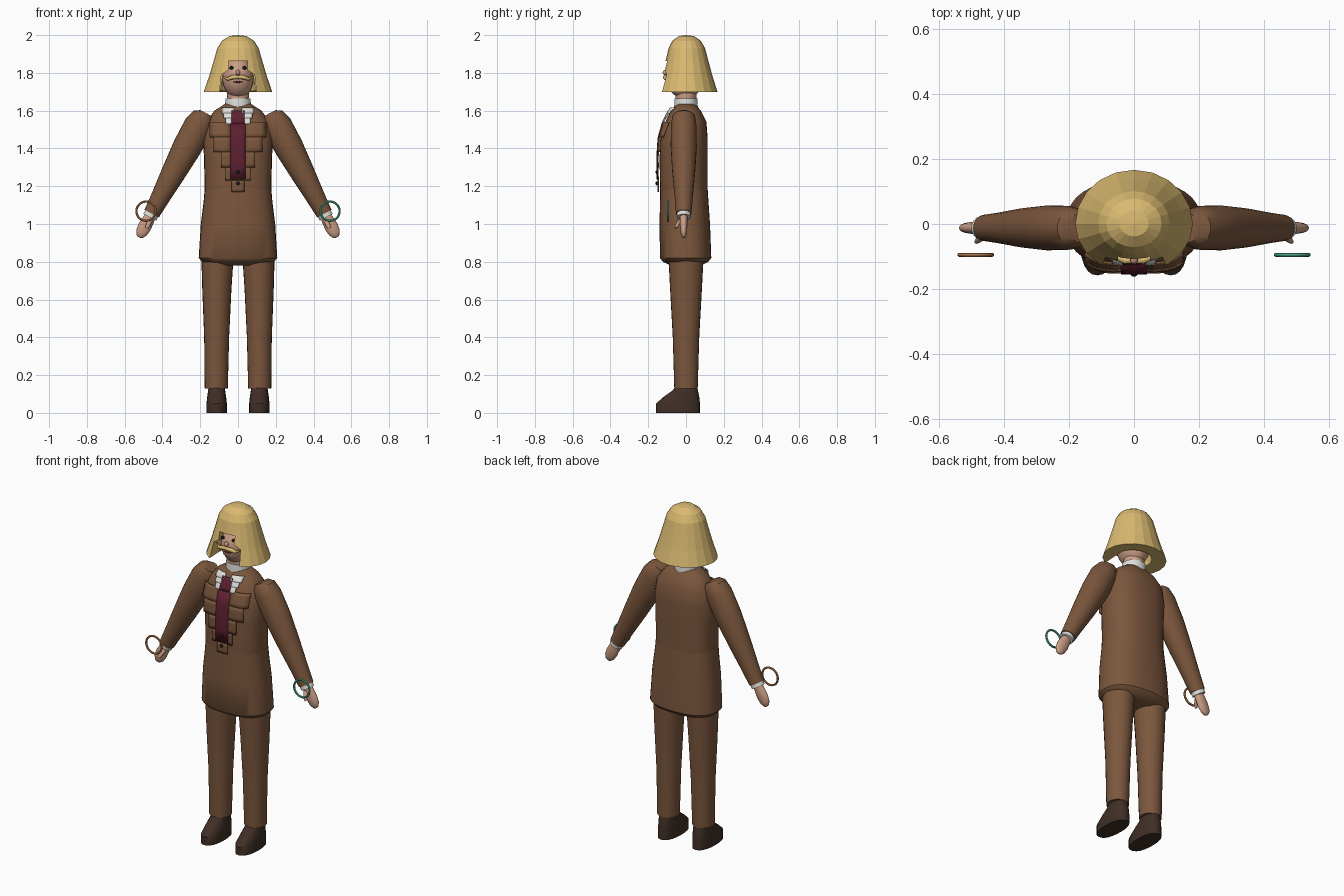
import bpy, bmesh, math
from mathutils import Vector

if "Cube" in bpy.data.objects:
    bpy.data.objects.remove(bpy.data.objects["Cube"])


def material(name, *rgb):
    m = bpy.data.materials.new(name)
    m.diffuse_color = (*rgb, 1)
    m.use_nodes = True
    m.node_tree.nodes["Principled BSDF"].inputs["Base Color"].default_value = m.diffuse_color
    return m


BROWN = material("suit brown", .20, .095, .047)
DARK = material("shoe brown", .05, .028, .019)
HAIR = material("blond", .70, .49, .165)
SKIN = material("skin", .60, .34, .24)
WHITE = material("shirt white", .74, .74, .70)
WINE = material("wine red", .11, .014, .03)
TEAL = material("teal", .10, .52, .36)
COPPER = material("copper", .58, .26, .11)
BLACK = material("near black", .012, .01, .01)


def finish(name, bm, mat, smooth=True):
    bmesh.ops.recalc_face_normals(bm, faces=bm.faces)
    me = bpy.data.meshes.new(name)
    bm.to_mesh(me)
    bm.free()
    ob = bpy.data.objects.new(name, me)
    bpy.context.collection.objects.link(ob)
    me.materials.append(mat)
    if smooth:
        bpy.ops.object.select_all(action='DESELECT')
        ob.select_set(True)
        bpy.context.view_layer.objects.active = ob
        bpy.ops.object.shade_smooth_by_angle(angle=math.radians(40))
    return ob


def spow(v, e):
    return math.copysign(abs(v) ** e, v)


def loft(name, rows, mat, axis=(0, 0, 1), n=24, p=2.0):
    """Skin superellipse rings; each row is (x, y, z, side radius, depth radius)."""
    a = Vector(axis).normalized()
    u, v = Vector((a.z, 0, -a.x)), Vector((0, 1, 0))
    bm = bmesh.new()
    rings = []
    for x, y, z, ru, rv in rows:
        rings.append([bm.verts.new(Vector((x, y, z))
                      + u * ru * spow(math.cos(t), 2 / p) + v * rv * spow(math.sin(t), 2 / p))
                      for t in (2 * math.pi * i / n for i in range(n))])
    for r, q in zip(rings, rings[1:]):
        for i in range(n):
            j = (i + 1) % n
            bm.faces.new((r[i], r[j], q[j], q[i]))
    bm.faces.new(rings[0])
    bm.faces.new(rings[-1])
    return finish(name, bm, mat)


def ball(name, loc, size, mat, n=20):
    bm = bmesh.new()
    bmesh.ops.create_uvsphere(bm, u_segments=n, v_segments=n // 2, radius=1)
    for w in bm.verts:
        w.co = Vector(loc) + Vector(a * b for a, b in zip(w.co, size))
    return finish(name, bm, mat)


# jacket: z, half width, front y, back y
UPPER = [(1.17, .176, -.137, .115), (1.35, .18, -.14, .115), (1.45, .185, -.135, .115),
         (1.54, .168, -.11, .108), (1.60, .125, -.08, .078), (1.635, .07, -.05, .05)]
LOWER = [(.78, .10, -.08, .08), (.80, .19, -.122, .118), (.82, .208, -.138, .134),
         (1.0, .197, -.14, .127), (1.12, .182, -.138, .119), (1.18, .177, -.137, .115)]
for name, rows in (("jacket_upper", UPPER), ("jacket_skirt", LOWER)):
    loft(name, [(0, (f + b) / 2, z, w, (b - f) / 2) for z, w, f, b in rows], BROWN, n=32, p=2.4)


def front(x, z):
    """Front surface of the upper jacket."""
    for lo, hi in zip(UPPER, UPPER[1:]):
        if z <= hi[0] or hi is UPPER[-1]:
            t = max(0, min(1, (z - lo[0]) / (hi[0] - lo[0])))
            w, f, b = (lo[i] + t * (hi[i] - lo[i]) for i in (1, 2, 3))
            k = max(0, 1 - (abs(x) / w) ** 2.4) ** (1 / 2.4)
            return (f + b) / 2 - (b - f) / 2 * k


def plate(name, boxes, mat, off, side=1, flare=0):
    """Thin cloth pieces laid on the jacket front; boxes are (z low, z high, x in, x out)."""
    bm = bmesh.new()
    for z0, z1, x0, x1 in boxes:
        g = []
        for i in range(5):
            z = z0 + (z1 - z0) * i / 4
            g.append([bm.verts.new((side * x, front(x, z) - off - flare * abs(x), z))
                      for x in (x0 + (x1 - x0) * j / 4 for j in range(5))])
        for i in range(4):
            for j in range(4):
                bm.faces.new((g[i][j], g[i][j + 1], g[i + 1][j + 1], g[i + 1][j]))
    ob = finish(name, bm, mat)
    sol = ob.modifiers.new("thickness", 'SOLIDIFY')
    sol.thickness, sol.offset = .006, 0


# stepped lapels, shirt collar points, tie and buttons
for s, tag in ((-1, "left"), (1, "right")):
    plate("lapel_" + tag, [(1.46, 1.54, .04, .15), (1.38, 1.46, .04, .13), (1.30, 1.38, .04, .09),
                           (1.23, 1.30, .04, .065)], BROWN, .004, s, .16)
    plate("collar_point_" + tag, [(1.585, 1.615, .02, .085), (1.56, 1.585, .03, .075),
                                  (1.53, 1.56, .035, .065)], WHITE, .014, s)
plate("jacket_closure", [(1.17, 1.23, -.033, .033)], BROWN, .01)
plate("tie", [(1.235, 1.53, -.04, .04), (1.53, 1.60, -.034, .034)], WINE, .014)
for i, z in enumerate((1.275, 1.215)):
    ball(f"button_{i}", (0, -.155, z), (.01, .007, .01), BLACK, 12)

# neck and shirt collar
loft("neck", [(0, 0, 1.62, .055, .055), (0, 0, 1.75, .06, .055)], SKIN)
loft("shirt_collar", [(0, 0, 1.61, .07, .063), (0, 0, 1.665, .066, .06)], WHITE)

# limbs
for s, tag in ((-1, "left"), (1, "right")):
    loft("trouser_leg_" + tag, [(s * .115, 0, .13, .061, .062), (s * .113, 0, .4, .066, .07),
                                (s * .112, 0, .65, .077, .084), (s * .108, 0, .86, .087, .095)], BROWN)
    loft("shoe_" + tag, [(s * .113, -.042, 0, .054, .116), (s * .113, -.042, .05, .054, .116),
                         (s * .113, -.024, .085, .05, .094), (s * .113, -.003, .12, .045, .066),
                         (s * .113, 0, .14, .042, .058)], DARK, p=2.3)

    ax = Vector((s * .47, 0, -.88)).normalized()
    wrist = Vector((s * .457, -.012, 1.055))

    def along(d, ru, rv, side=0, dy=0):
        c = wrist + ax * d + Vector((s * .88, 0, .47)) * side
        return (c.x, c.y + dy, c.z, ru, rv)

    loft("sleeve_" + tag, [along(-.605, .035, .045, -.005), along(-.585, .062, .06),
                           along(-.53, .078, .068), along(-.4, .077, .069),
                           along(-.25, .065, .061), along(-.1, .051, .048),
                           along(0, .043, .041)], BROWN, ax)
    loft("cuff_" + tag, [along(-.02, .038, .037), along(.022, .038, .036)], WHITE, ax)
    loft("hand_" + tag, [along(.0, .025, .02), along(.035, .032, .021), along(.08, .036, .019),
                         along(.115, .031, .016), along(.137, .018, .01), along(.142, .006, .004)],
         SKIN, ax, n=16)
    loft("thumb_" + tag, [along(.03, .012, .012, -.01, -.012), along(.06, .012, .011, -.012, -.033),
                          along(.08, .008, .007, -.012, -.042)], SKIN, ax, n=12)

    # bracelet
    bm = bmesh.new()
    R, r, N, M = .051, .006, 28, 8
    g = [[bm.verts.new((s * .487 + (R + r * math.cos(b)) * math.cos(a), -.095 + r * math.sin(b),
                        1.068 + (R + r * math.cos(b)) * math.sin(a)))
          for b in (2 * math.pi * j / M for j in range(M))]
         for a in (2 * math.pi * i / N for i in range(N))]
    for i in range(N):
        for j in range(M):
            k, m = (i + 1) % N, (j + 1) % M
            bm.faces.new((g[i][j], g[k][j], g[k][m], g[i][m]))
    finish("bracelet_" + tag, bm, COPPER if s < 0 else TEAL)

    # eye and half of the moustache
    ball("eye_" + tag, (s * .035, -.092, 1.827), (.011, .008, .009), BLACK, 12)
    loft("moustache_" + tag, [(0, -.112, 1.778, .009, .01), (s * .03, -.112, 1.777, .012, .011),
                              (s * .055, -.102, 1.768, .009, .01), (s * .072, -.09, 1.775, .006, .006),
                              (s * .08, -.084, 1.785, .002, .002)], HAIR, (s, 0, 0), n=10)

# head
ball("head", (0, -.005, 1.775), (.084, .1, .112), SKIN, 24)
ball("nose", (0, -.11, 1.802), (.012, .014, .014), SKIN, 12)
ball("mouth", (0, -.098, 1.752), (.025, .007, .005), WINE, 12)

# bell-shaped faceted hair
bm = bmesh.new()
profile = [(0, 2.0), (.045, 1.995), (.085, 1.97), (.11, 1.93), (.127, 1.87), (.152, 1.785), (.181, 1.70),
           (.10, 1.705), (.088, 1.80), (.07, 1.87), (0, 1.90)]
vs = [bm.verts.new((x, 0, z)) for x, z in profile]
es = [bm.edges.new(e) for e in zip(vs, vs[1:])]
bmesh.ops.spin(bm, geom=vs + es, cent=(0, 0, 0), axis=(0, 0, 1), angle=2 * math.pi, steps=20)
bmesh.ops.remove_doubles(bm, verts=bm.verts, dist=1e-4)
for w in bm.verts:
    w.co.y *= .92 if w.co.y > 0 else .84
hair = finish("hair", bm, HAIR, False)

# face opening cutter
bm = bmesh.new()
half = [(.05, 1.862), (.05, 1.815), (.088, 1.79), (.10, 1.68)]
outline = half + [(-x, z) for x, z in reversed(half)]
face = bm.faces.new([bm.verts.new((x, -.3, z)) for x, z in outline])
ext = bmesh.ops.extrude_face_region(bm, geom=[face])
bmesh.ops.translate(bm, vec=(0, .27, 0), verts=[e for e in ext["geom"] if isinstance(e, bmesh.types.BMVert)])
cutter = finish("face_opening_cutter", bm, HAIR, False)
cutter.hide_render = True
cutter.display_type = 'WIRE'
cut = hair.modifiers.new("face opening", 'BOOLEAN')
cut.operation, cut.solver, cut.object = 'DIFFERENCE', 'EXACT', cutter
